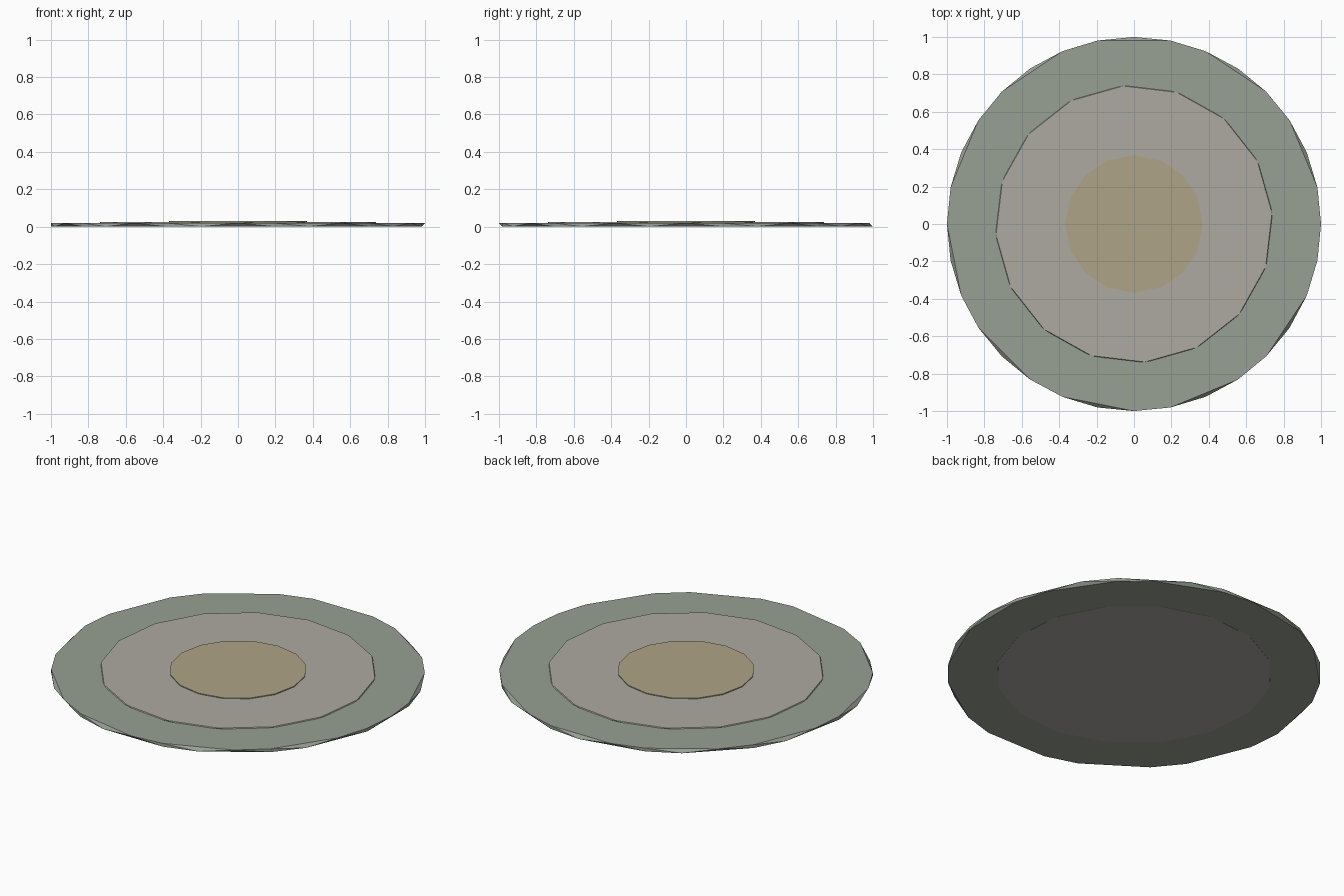
import bpy, bmesh
from math import cos, sin, radians

if "Cube" in bpy.data.objects:
    bpy.data.objects.remove(bpy.data.objects["Cube"])


def ring(radius, z, degrees):
    return [(radius * cos(radians(a)), radius * sin(radians(a)), z) for a in degrees]


def disc(name, radius, z0, z1, low_angles, high_angles, colour):
    """Flat low-poly disc whose lower and upper rims may use different corners."""
    bm = bmesh.new()
    for co in ring(radius, z0, low_angles) + ring(radius, z1, high_angles):
        bm.verts.new(co)
    bmesh.ops.convex_hull(bm, input=bm.verts[:])
    bmesh.ops.dissolve_limit(bm, angle_limit=radians(0.5),
                             verts=bm.verts[:], edges=bm.edges[:])
    bmesh.ops.recalc_face_normals(bm, faces=bm.faces[:])
    mesh = bpy.data.meshes.new(name)
    bm.to_mesh(mesh)
    bm.free()
    obj = bpy.data.objects.new(name, mesh)
    bpy.context.collection.objects.link(obj)
    mat = bpy.data.materials.new(name + "_colour")
    mat.diffuse_color = (*colour, 1)
    mat.use_nodes = True
    mat.node_tree.nodes["Principled BSDF"].inputs["Base Color"].default_value = mat.diffuse_color
    mesh.materials.append(mat)
    return obj


step = 11.25

# Wide green base: 32-step circle with corners dropped alternately from each rim
disc("outer_base", 1.0, 0.0006, 0.02,
     [i * step for i in range(32) if i % 3 != 0],
     [i * step for i in range(32) if i % 3 != 2],
     (0.31, 0.35, 0.29))

# Grey middle plate, reaching down through the base
disc("middle_plate", 0.74, 0.0, 0.025,
     [4.5 + step + i * 22.5 for i in range(16)],
     [4.5 + i * 22.5 for i in range(16)],
     (0.42, 0.40, 0.36))

# Ochre centre plate
disc("centre_plate", 0.368, 0.0006, 0.03,
     [i * 22.5 for i in range(16)],
     [i * 22.5 for i in range(16)],
     (0.42, 0.37, 0.24))
